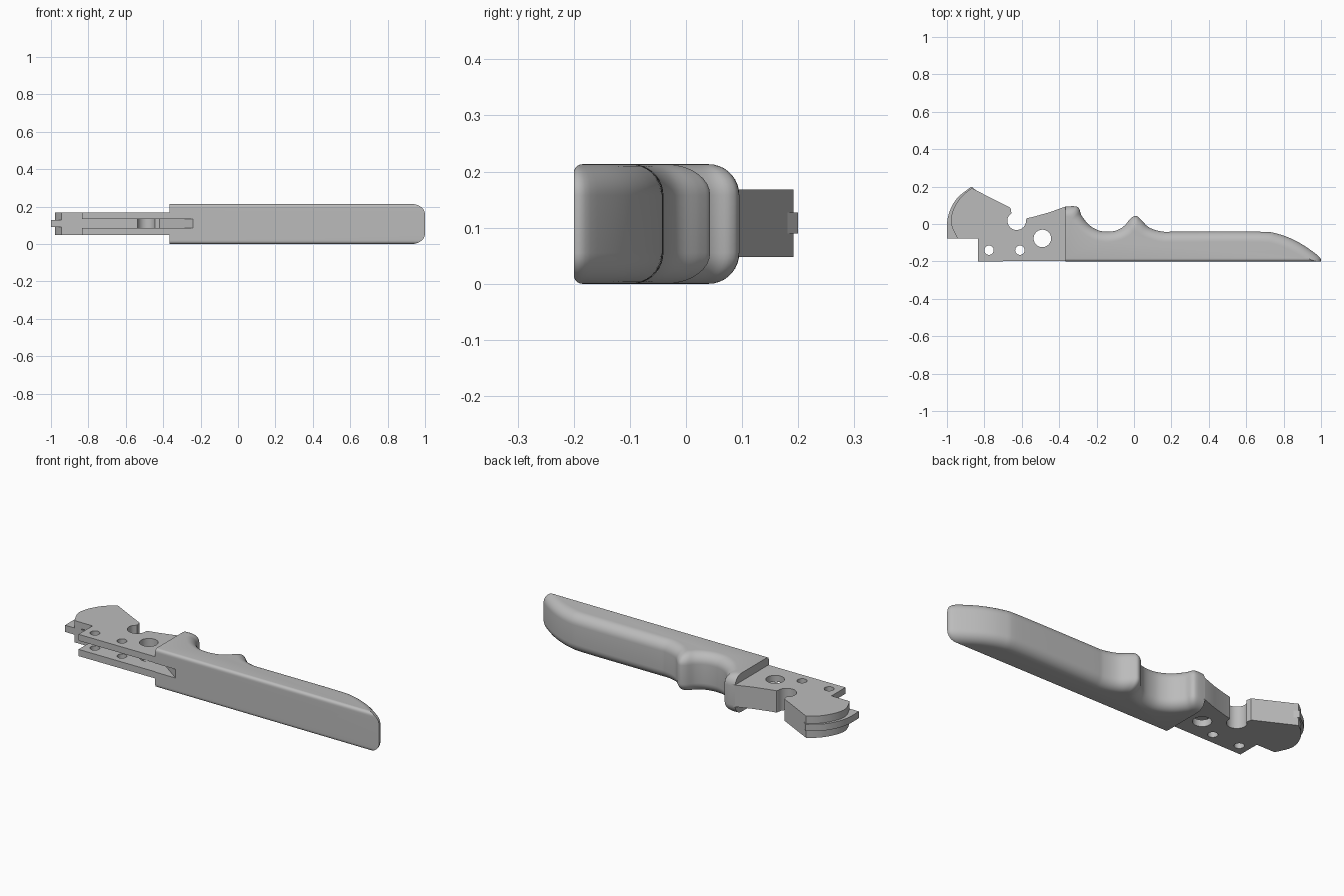
import bpy
import bmesh
import math

cube = bpy.data.objects.get("Cube")
if cube:
    bpy.data.objects.remove(cube)

grey = bpy.data.materials.new("plain grey")
grey.use_nodes = True
grey.diffuse_color = (0.5, 0.5, 0.5, 1)
grey.node_tree.nodes["Principled BSDF"].inputs["Base Color"].default_value = (0.5, 0.5, 0.5, 1)


def loft(name, layers):
    """Solid through a stack of outlines that have equal point counts."""
    bm = bmesh.new()
    rings = [[bm.verts.new(p) for p in layer] for layer in layers]
    n = len(rings[0])
    for low, high in zip(rings, rings[1:]):
        for i in range(n):
            j = (i + 1) % n
            bm.faces.new((low[i], low[j], high[j], high[i]))
    bm.faces.new(rings[0][::-1])
    bm.faces.new(rings[-1])
    bmesh.ops.recalc_face_normals(bm, faces=bm.faces)
    mesh = bpy.data.meshes.new(name)
    bm.to_mesh(mesh)
    bm.free()
    mesh.materials.append(grey)
    ob = bpy.data.objects.new(name, mesh)
    bpy.context.collection.objects.link(ob)
    return ob


def prism(name, outline, z0, z1):
    return loft(name, [[(x, y, z) for x, y in outline] for z in (z0, z1)])


def arc(cx, cy, r, start, end, n):
    angles = [math.radians(start + (end - start) * i / n) for i in range(n + 1)]
    return [(cx + r * math.cos(a), cy + r * math.sin(a)) for a in angles]


def smooth_path(points, steps=5):
    """Catmull-Rom curve through the points."""
    pts = [points[0]] + points + [points[-1]]
    path = []
    for a, b, c, d in zip(pts, pts[1:], pts[2:], pts[3:]):
        for i in range(steps):
            t = i / steps
            path.append(tuple(
                q + 0.5 * t * (r - p + t * (2 * p - 5 * q + 4 * r - s + t * (3 * (q - r) + s - p)))
                for p, q, r, s in zip(a, b, c, d)))
    return path + [points[-1]]


def cut(ob, cutters):
    for cutter in cutters:
        mod = ob.modifiers.new("cut", "BOOLEAN")
        mod.operation = "DIFFERENCE"
        mod.solver = "EXACT"
        mod.object = cutter
    bpy.context.view_layer.update()
    graph = bpy.context.evaluated_depsgraph_get()
    mesh = bpy.data.meshes.new_from_object(ob.evaluated_get(graph))
    ob.modifiers.clear()
    ob.data = mesh


# Grip: finger-groove edge (x, y) and the same edge inset for the rounding
HEIGHT, BACK, ROUND, SMALL = 0.213, -0.2, 0.055, 0.015
edge = smooth_path([
    (-0.365, 0.094), (-0.312, 0.094), (-0.292, 0.08), (-0.28, 0.045), (-0.24, -0.005),
    (-0.19, -0.034), (-0.14, -0.041), (-0.09, -0.033), (-0.05, -0.008), (-0.018, 0.03),
    (0.01, 0.043), (0.036, 0.025), (0.08, -0.018), (0.15, -0.04), (0.24, -0.041),
    (0.66, -0.041), (0.77, -0.053), (0.88, -0.098), (0.985, -0.17), (1.0, -0.2)])
inset = smooth_path([
    (-0.365, 0.04), (-0.345, 0.04), (-0.335, 0.03), (-0.325, 0.01), (-0.277, -0.046),
    (-0.208, -0.086), (-0.14, -0.096), (-0.07, -0.084), (-0.02, -0.058), (-0.005, -0.04),
    (0.008, -0.036), (0.022, -0.045), (0.06, -0.07), (0.14, -0.095), (0.24, -0.096),
    (0.65, -0.096), (0.745, -0.106), (0.85, -0.146), (0.915, -0.188), (0.93, -0.2)])


def inward(z, radius):
    rise = min(z, HEIGHT - z, radius) / radius
    return 1 - math.sqrt(max(0, 1 - (1 - rise) ** 2))


def grip_layer(z):
    t, floor = inward(z, ROUND), BACK + SMALL * inward(z, SMALL)
    pts = [(a + (c - a) * t, max(b + (d - b) * t, floor + 0.0005), z)
           for (a, b), (c, d) in zip(edge, inset)]
    return [(-0.365, floor, z)] + pts + [(pts[-1][0] - 0.012, floor, z)]


steps = [ROUND * (1 - math.cos(math.radians(a))) for a in range(0, 91, 10)]
grip = loft("grip", [grip_layer(z) for z in steps + [HEIGHT - z for z in reversed(steps)]])

# Head plate with a round notch in its back edge
left_arc = smooth_path([(-0.944, -0.078), (-0.975, -0.01), (-0.978, 0.035),
                        (-0.96, 0.09), (-0.922, 0.147), (-0.868, 0.192)], 4)
notch = arc(-0.627, 0.018, 0.05, 150, 365, 18)
head = prism("head_plate", [(-0.833, BACK), (-0.833, -0.078)] + left_arc
             + [(-0.66, 0.086), (-0.655, 0.056)] + notch
             + [(-0.573, 0.031), (-0.54, 0.038), (-0.45, 0.063), (-0.365, 0.094),
                (-0.34, 0.094), (-0.34, -0.04), (-0.2, -0.06), (-0.2, -0.196)], 0.048, 0.168)

# Thin curved tongue around the head's tip
outer_arc = smooth_path([(-1.0, -0.078), (-1.0, 0.0), (-0.985, 0.07),
                         (-0.944, 0.14), (-0.869, 0.2)], 4)
tongue = prism("tip_tongue", outer_arc + [(-0.84, 0.176), (-0.88, -0.078)], 0.09, 0.127)

# Blade slot and pin holes
slot = prism("slot_cutter", [(-0.9, -0.3), (-0.9, -0.071), (-0.42, -0.071),
                             (-0.24, BACK), (-0.24, -0.3)], 0.085, 0.133)
holes = [prism("hole_cutter", arc(x, y, r, 0, 345, 23), -0.1, 0.3)
         for x, y, r in ((-0.775, -0.14, 0.025), (-0.61, -0.14, 0.025), (-0.49, -0.077, 0.047))]
cut(head, [slot] + holes)
cut(grip, [slot])
for cutter in [slot] + holes:
    bpy.data.objects.remove(cutter)

# Smooth rounded surfaces, crisp machined edges
for ob in (grip, head, tongue):
    bpy.ops.object.select_all(action="DESELECT")
    ob.select_set(True)
    bpy.context.view_layer.objects.active = ob
    bpy.ops.object.shade_smooth_by_angle(angle=math.radians(32))
